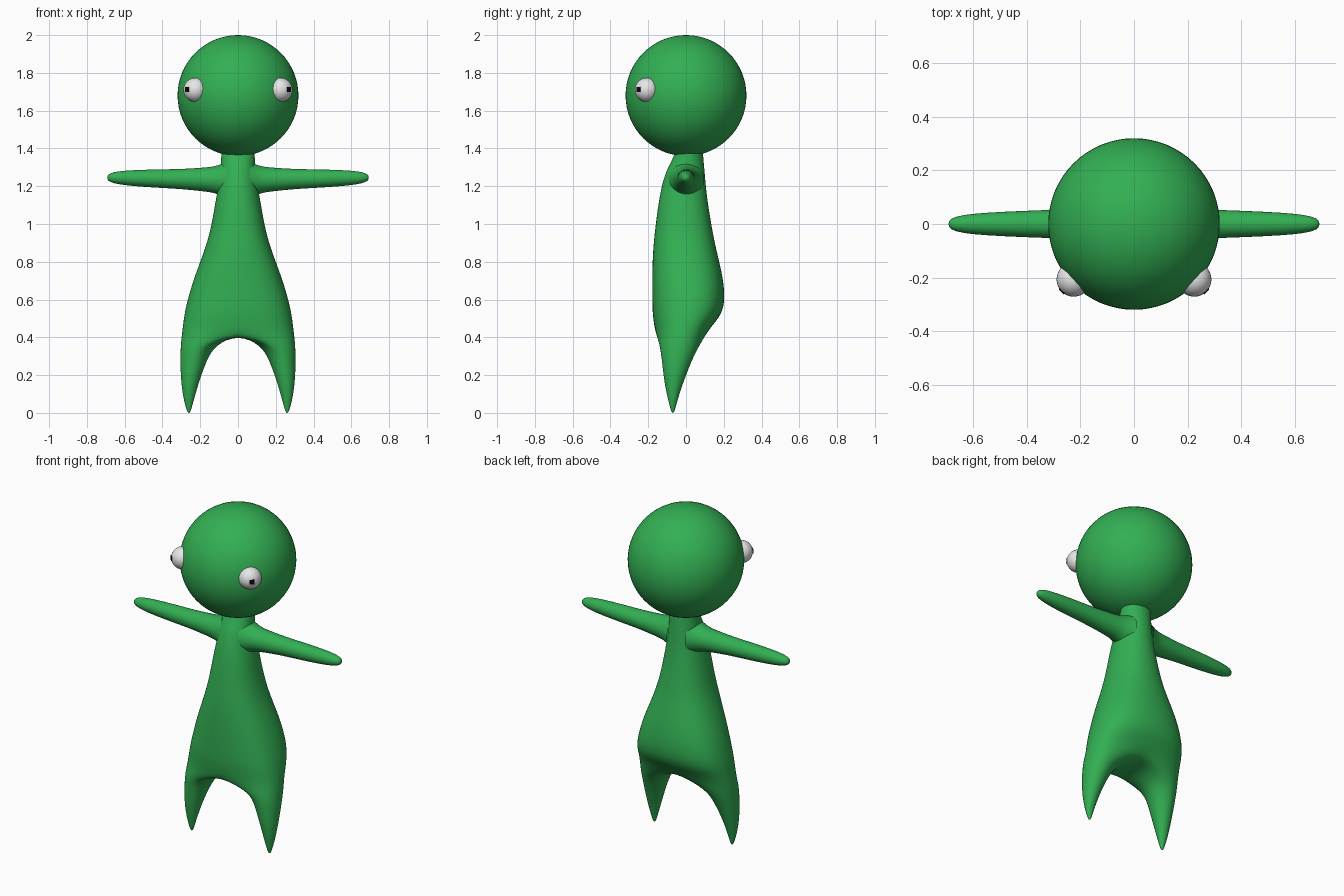
import bpy, bmesh, math
from mathutils import Vector

if "Cube" in bpy.data.objects:
    bpy.data.objects.remove(bpy.data.objects["Cube"], do_unlink=True)


def material(name, rgb):
    m = bpy.data.materials.new(name)
    m.use_nodes = True
    m.diffuse_color = (*rgb, 1)
    m.node_tree.nodes["Principled BSDF"].inputs["Base Color"].default_value = (*rgb, 1)
    return m


GREEN = material("green skin", (0.032, 0.43, 0.087))
WHITE = material("eye white", (0.8, 0.8, 0.8))
BLACK = material("pupil black", (0.003, 0.003, 0.003))


def finish(name, bm, mat, smooth=True):
    bmesh.ops.recalc_face_normals(bm, faces=bm.faces)
    mesh = bpy.data.meshes.new(name)
    bm.to_mesh(mesh)
    bm.free()
    mesh.materials.append(mat)
    for p in mesh.polygons:
        p.use_smooth = smooth
    ob = bpy.data.objects.new(name, mesh)
    bpy.context.collection.objects.link(ob)
    return ob


def subdivide(ob, levels=2):
    mod = ob.modifiers.new("smooth surface", "SUBSURF")
    mod.levels = mod.render_levels = levels


def bridge(bm, a, b, closed):
    n = len(a)
    for i in range(n if closed else n - 1):
        j = (i + 1) % n
        bm.faces.new((a[i], a[j], b[j], b[i]))


def sphere(name, centre, radius, mat, segments):
    bm = bmesh.new()
    bmesh.ops.create_uvsphere(bm, u_segments=segments, v_segments=segments // 2, radius=radius)
    bmesh.ops.translate(bm, verts=bm.verts, vec=centre)
    return finish(name, bm, mat)


# Body: mirrored half torso; the bottom ring closes across the crotch into a leg
OUTER, INNER = 9, 5
TORSO = [  # height, half width, front, back
    (1.43, 0.09, -0.05, 0.09), (1.36, 0.09, -0.062, 0.092),
    (1.29, 0.094, -0.105, 0.1), (1.2, 0.106, -0.132, 0.107),
    (1.1, 0.125, -0.15, 0.12), (1.0, 0.142, -0.163, 0.137),
    (0.9, 0.167, -0.175, 0.155), (0.8, 0.204, -0.181, 0.18),
    (0.7, 0.242, -0.183, 0.202), (0.6, 0.272, -0.182, 0.21),
    (0.52, 0.29, -0.181, 0.193), (0.44, 0.3, -0.165, 0.135),
]
LEG = [  # height, inner x, outer x, front, back
    (0.36, 0.118, 0.306, -0.142, 0.075), (0.28, 0.163, 0.308, -0.13, 0.034),
    (0.18, 0.2, 0.304, -0.119, -0.006), (0.1, 0.224, 0.294, -0.103, -0.034),
    (0.04, 0.241, 0.28, -0.088, -0.052), (0.008, 0.25, 0.27, -0.079, -0.061),
]


def power(v, e):
    return math.copysign(abs(v) ** e, v)


bm = bmesh.new()
previous = None
for row, (z, hw, front, back) in enumerate(TORSO):
    squareness = 1 - 0.22 * row / (len(TORSO) - 1)
    last = row == len(TORSO) - 1
    ring = []
    for i in range(OUTER):
        t = math.pi * i / (OUTER - 1)
        x = 0 if i in (0, OUTER - 1) else hw * power(math.sin(t), squareness)
        y = (front + back) / 2 - (back - front) / 2 * power(math.cos(t), squareness)
        ring.append(bm.verts.new((x, y, z + (0.12 * y if last else 0))))
    if previous:
        bridge(bm, previous, ring, False)
    previous = ring

# Crotch line from back to front
start, end = previous[-1].co.copy(), previous[0].co.copy()
for i in range(INNER):
    y = start.y + (end.y - start.y) * (i + 1) / (INNER + 1)
    previous.append(bm.verts.new((0, y, 0.415 + 0.1 * max(y, 0))))

# Leg tapering to a pointed foot
count = OUTER + INNER
for z, inner, outer, front, back in LEG:
    ring = []
    for k in range(count):
        t = 2 * math.pi * (k - OUTER // 2) / count
        ring.append(bm.verts.new(((inner + outer) / 2 + (outer - inner) / 2 * math.cos(t),
                                  (front + back) / 2 + (back - front) / 2 * math.sin(t), z)))
    bridge(bm, previous, ring, True)
    previous = ring
tip = bm.verts.new((0.26, -0.07, -0.004))
for k in range(count):
    bm.faces.new((previous[k], previous[(k + 1) % count], tip))
body = finish("body", bm, GREEN)
mirror = body.modifiers.new("mirror", "MIRROR")
mirror.use_clip = True
subdivide(body)

# Arms: round sections along x, flared at the shoulder
ARM = [(0.06, 0.1), (0.1, 0.082), (0.14, 0.07), (0.2, 0.064), (0.3, 0.055), (0.42, 0.051),
       (0.54, 0.045), (0.62, 0.038), (0.67, 0.028), (0.693, 0.013)]
for side, label in ((1, "left"), (-1, "right")):
    bm = bmesh.new()
    previous = None
    for x, r in ARM:
        z = 1.232 + 0.02 * x
        ring = [bm.verts.new((side * x, r * math.cos(k * math.pi / 6), z + r * math.sin(k * math.pi / 6)))
                for k in range(12)]
        if previous:
            bridge(bm, previous, ring, True)
        previous = ring
    bm.faces.new(previous)
    subdivide(finish(label + "_arm", bm, GREEN))

# Head
sphere("head", (0, 0, 1.68), 0.32, GREEN, 64)

# Eyes with small square pupils
for side, label in ((1, "left"), (-1, "right")):
    centre = Vector((side * 0.225, -0.207, 1.71))
    sphere(label + "_eye", centre, 0.064, WHITE, 32)
    look = Vector((side * 0.71, -0.7, 0.03)).normalized()
    bm = bmesh.new()
    bmesh.ops.create_cube(bm, size=1)
    bmesh.ops.scale(bm, verts=bm.verts, vec=(0.027, 0.027, 0.008))
    bmesh.ops.rotate(bm, verts=bm.verts, matrix=look.to_track_quat("Z", "Y").to_matrix())
    bmesh.ops.translate(bm, verts=bm.verts, vec=centre + look * 0.061)
    finish(label + "_pupil", bm, BLACK, False)
